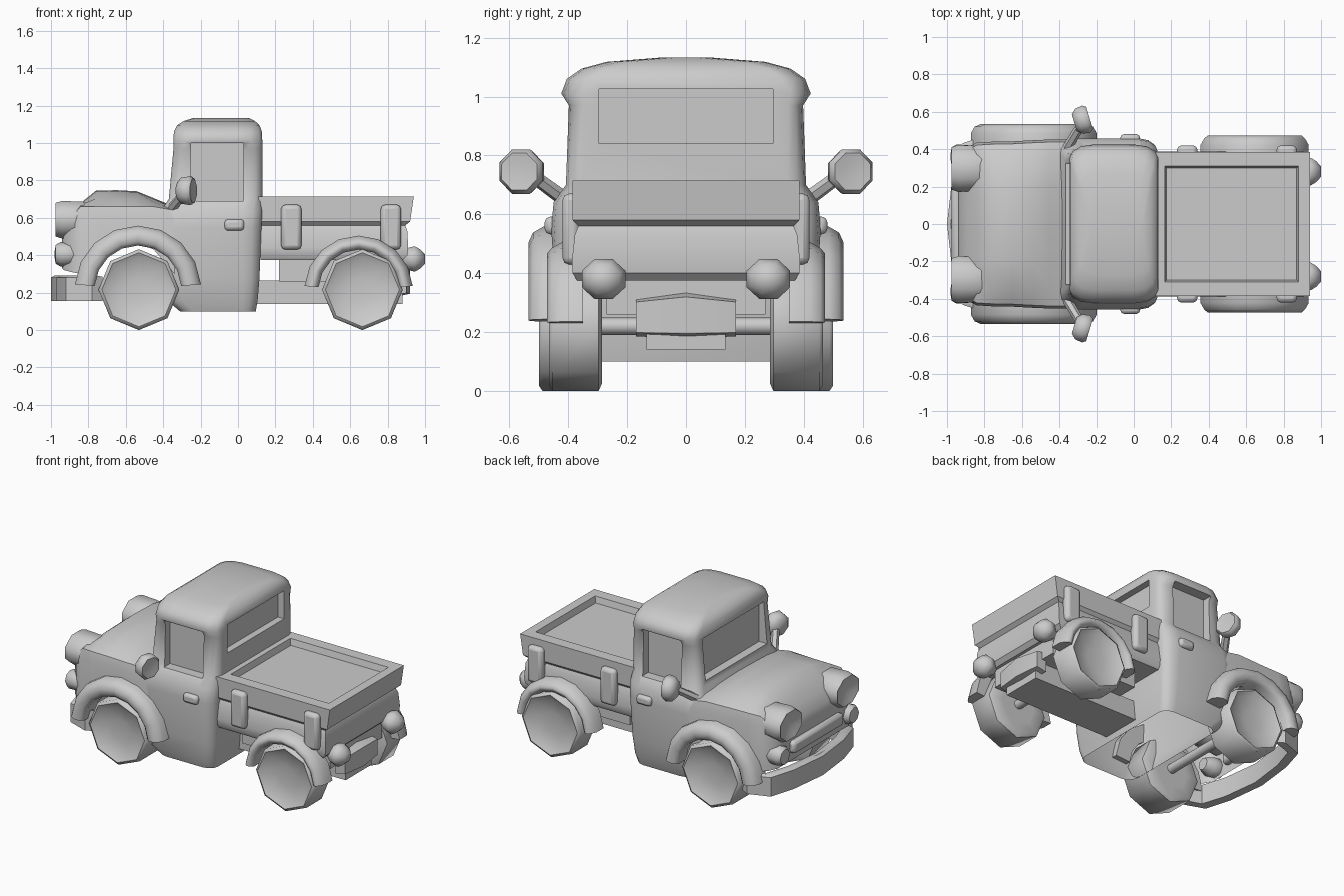
import bpy, bmesh, math
from mathutils import Vector

if "Cube" in bpy.data.objects:
    bpy.data.objects.remove(bpy.data.objects["Cube"])


def loft(name, rings, closed=True, cap0=True, cap1=True, angle=40):
    """Skin a list of equal-length point rings."""
    bm = bmesh.new()
    vs = [[bm.verts.new(p) for p in r] for r in rings]
    n = len(vs[0])
    for a, b in zip(vs, vs[1:]):
        for i in range(n if closed else n - 1):
            j = (i + 1) % n
            bm.faces.new((a[i], a[j], b[j], b[i]))
    if cap0:
        bm.faces.new(vs[0])
    if cap1:
        bm.faces.new(vs[-1])
    bmesh.ops.recalc_face_normals(bm, faces=bm.faces[:])
    me = bpy.data.meshes.new(name)
    bm.to_mesh(me)
    bm.free()
    ob = bpy.data.objects.new(name, me)
    bpy.context.collection.objects.link(ob)
    bpy.ops.object.select_all(action='DESELECT')
    ob.select_set(True)
    bpy.context.view_layer.objects.active = ob
    if angle:
        bpy.ops.object.shade_smooth_by_angle(angle=math.radians(angle))
    return ob


def lathe(name, origin, axis, prof, n=8, squash=1.0, phase=0.0, angle=50):
    """Revolve (distance, radius) pairs about an axis; squash scales height."""
    a = Vector(axis).normalized()
    u = a.cross(Vector((0, 0, 1))).normalized()
    v = u.cross(a)
    rings = []
    for d, r in prof:
        rings.append([Vector(origin) + a * d
                      + u * (r * math.cos(2 * math.pi * (i + phase) / n))
                      + v * (r * squash * math.sin(2 * math.pi * (i + phase) / n))
                      for i in range(n)])
    return loft(name, rings, angle=angle)


def box(name, x0, x1, y0, y1, z0, z1, bevel=0.0):
    ob = loft(name, [[(x0, y0, z), (x1, y0, z), (x1, y1, z), (x0, y1, z)]
                     for z in (z0, z1)], angle=0 if not bevel else 40)
    if bevel:
        m = ob.modifiers.new('bevel', 'BEVEL')
        m.width, m.segments = bevel, 2
    return ob


def rounded(x0, x1, w, rx, ry, z, seg=3):
    """Rounded rectangle ring at height z with elliptical corners."""
    pts = []
    for k, (cx, cy) in enumerate([(x1 - rx, w - ry), (x0 + rx, w - ry),
                                  (x0 + rx, ry - w), (x1 - rx, ry - w)]):
        for i in range(seg + 1):
            t = math.pi / 2 * (k + i / seg)
            pts.append((cx + rx * math.cos(t), cy + ry * math.sin(t), z))
    return pts


def arch(name, s, cx, cz, ri, ro, y0, y1, n=8):
    """Mudguard: rounded section swept over the wheel."""
    m = (ri + ro) / 2
    sec = [(ri, y0), (ri, y1 - .025), (ri + .02, y1 - .005), (m, y1),
           (ro - .02, y1 - .015), (ro, y1 - .05), (ro, y0)]
    rings = []
    for i in range(n + 1):
        t = math.radians(4 + 172 * i / n)
        rings.append([(cx + r * math.cos(t), s * y, cz + r * math.sin(t))
                      for r, y in sec])
    return loft(name, rings, angle=60)


# Cab shell
cab = loft('cab', [rounded(*a) for a in [
    (-.31, .095, .405, .07, .06, .10), (-.38, .105, .425, .08, .06, .16),
    (-.41, .115, .44, .09, .06, .28), (-.42, .125, .458, .10, .07, .55),
    (-.41, .13, .45, .10, .07, .64), (-.37, .13, .408, .08, .06, .70),
    (-.345, .13, .398, .08, .05, .97), (-.345, .13, .424, .12, .07, 1.01),
    (-.343, .128, .405, .12, .08, 1.06), (-.325, .115, .355, .11, .08, 1.095),
    (-.29, .09, .27, .10, .08, 1.118), (-.24, .06, .08, .08, .06, 1.133)]], angle=50)

# Window recesses
for b in [(-.25, .03, .35, .6, .69, 1.0), (-.25, .03, -.6, -.35, .69, 1.0),
          (.085, .3, -.295, .295, .84, 1.025), (-.6, -.31, -.32, .32, .73, 1.0)]:
    cut = box('window_cutter', *b)
    cut.hide_render = True
    mod = cab.modifiers.new('window', 'BOOLEAN')
    mod.object, mod.operation, mod.solver = cut, 'DIFFERENCE', 'EXACT'
    bpy.context.view_layer.objects.active = cab
    bpy.ops.object.modifier_apply(modifier='window')
    bpy.data.objects.remove(cut)
# Open underside of the cab
bm = bmesh.new()
bm.from_mesh(cab.data)
bmesh.ops.delete(bm, geom=[f for f in bm.faces if f.calc_center_median().z < .101],
                 context='FACES')
bm.to_mesh(cab.data)
bm.free()

# Hood shell, its lower edge following the wheel opening
rings = []
for x, w, top, low in [(-.94, .33, .53, .33), (-.93, .37, .57, .32), (-.89, .41, .63, .31),
                       (-.84, .435, .68, .30), (-.76, .44, .745, .33),
                       (-.65, .442, .748, .44), (-.54, .448, .742, .47),
                       (-.45, .452, .705, .43), (-.34, .452, .66, .30)]:
    sh = min(top - .02, .66)
    half = [(w, low), (w, sh - .06), (w * .97, sh), (w * .8, sh + (top - sh) * .5),
            (w * .45, top - .005)]
    rings.append([(x, y, z) for y, z in half] + [(x, 0, top)]
                 + [(x, -y, z) for y, z in reversed(half)])
loft('hood', rings, closed=False, cap1=False)

# Grille bar and bowed front bumper
box('grille_bar', -.975, -.9, -.26, .26, .38, .46, .02)
path = [(-.78, -.48), (-.92, -.43), (-.97, -.26), (-1.0, 0),
        (-.97, .26), (-.92, .43), (-.78, .48)]
loft('front_bumper', [[(x, y, .155), (x, y, .28), (x + .02, y * .98, .292),
                       (x + .055, y * .93, .285), (x + .055, y * .93, .155)]
                      for x, y in path])

# Cargo bed: tub, pinched waist, rail and shallow hollow
loft('cargo_bed', [[(a, -w, z), (b, -w, z), (b, w, z), (a, w, z)]
                   for a, b, w, z in [
    (.12, .88, .37, .375), (.12, .905, .385, .40), (.12, .91, .388, .44),
    (.12, .905, .378, .53), (.12, .895, .366, .56), (.115, .92, .385, .58),
    (.10, .94, .386, .715), (.165, .88, .31, .715), (.175, .87, .30, .675)]], angle=30)

# Chassis
box('chassis_beam', .05, .88, -.135, .135, .14, .265)
box('bed_support', .22, .86, -.27, .27, .26, .39)
loft('rear_bumper', [[(x, y, c - h), (x + .07, y, c - h * .8),
                      (x + .07, y, c + h * .8), (x, y, c + h)]
                     for x, y, c, h in [(.83, -.17, .25, .065), (.85, 0, .257, .078),
                                        (.83, .17, .25, .065)]])

for side, s in (('left', 1), ('right', -1)):
    # Wheels with dished faces, mudguards, axles
    for end, x, y0, y1 in (('front', -.53, .285, .50), ('rear', .665, .285, .465)):
        w = y1 - y0
        lathe(f'{end}_wheel_{side}', (x, s * y0, .216), (0, s, 0),
              [(0, .12), (0, .19), (.012, .216), (w - .012, .216),
               (w, .198), (w - .02, .165), (w - .035, .07)], 8, angle=60)
        lathe(f'{end}_axle_{side}', (x, 0, .22), (0, s, 0), [(0, .03), (.31, .03)])
    arch(f'front_mudguard_{side}', s, -.535, .22, .232, .338, .40, .535)
    arch(f'rear_mudguard_{side}', s, .645, .215, .215, .29, .35, .472)

    # Bed stakes and door handle
    for i, x in enumerate((.285, .817)):
        box(f'bed_stake_{i}_{side}', x - .054, x + .054, *sorted((s * .36, s * .42)),
            .43, .67, .022)
    box(f'door_handle_{side}', -.072, .033, *sorted((s * .42, s * .48)),
        .532, .592, .018)

    # Headlights, fog lights, tail lights
    lathe(f'headlight_{side}', (-.77, s * .297, .59), (-1, 0, 0),
          [(0, .11), (.06, .13), (.17, .136), (.205, .122), (.195, .09), (.18, .03)],
          8, .80, .5)
    lathe(f'fog_light_{side}', (-.84, s * .36, .405), (-1, 0, 0),
          [(0, .04), (.05, .062), (.11, .065), (.135, .05), (.14, .02)], 8)
    lathe(f'tail_light_{side}', (.87, s * .28, .38), (1, 0, 0),
          [(0, .04), (.04, .07), (.075, .08), (.105, .06), (.13, .03)], 8, .92, .5)

    # Side mirror: stalk and round head
    a, b = Vector((-.38, s * .37, .62)), Vector((-.29, s * .52, .73))
    lathe(f'mirror_stalk_{side}', a, b - a, [(0, .027), ((b - a).length, .024)], 6)
    lathe(f'mirror_head_{side}', (-.32, s * .542, .745), (1, s * .3, 0),
          [(0, .05), (.025, .075), (.065, .082), (.085, .068), (.08, .03)], 8, 1, .5)
